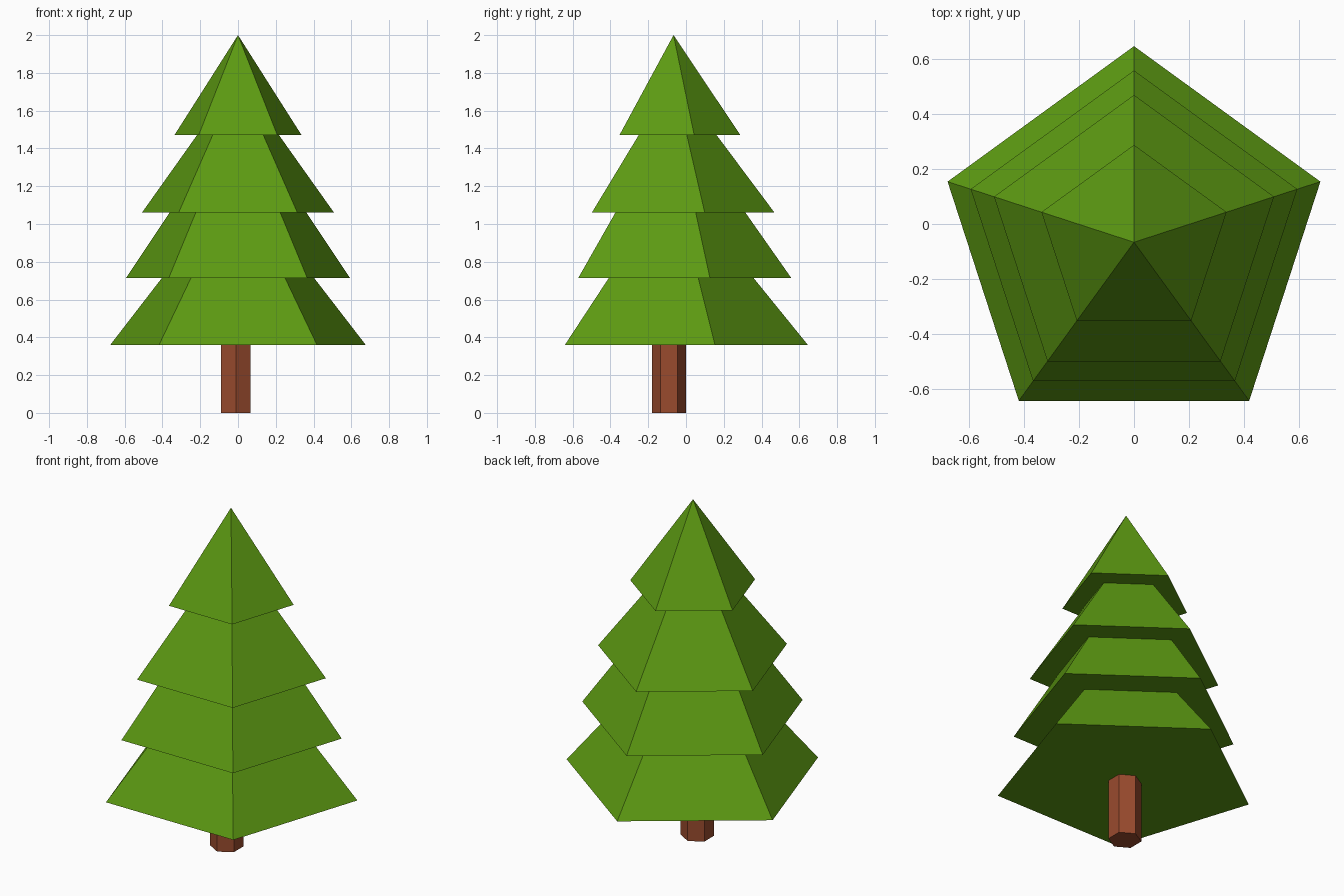
import bpy, bmesh, math

if "Cube" in bpy.data.objects:
    bpy.data.objects.remove(bpy.data.objects["Cube"])


def material(name, color):
    mat = bpy.data.materials.new(name)
    mat.diffuse_color = (*color, 1)
    mat.use_nodes = True
    mat.node_tree.nodes["Principled BSDF"].inputs["Base Color"].default_value = mat.diffuse_color
    return mat


def stack(name, profile, sides, centre, mat):
    """Flat-shaded solid from a (radius, z) profile; radius 0 is a point."""
    bm = bmesh.new()

    def ring(r, z):
        if r == 0:
            return [bm.verts.new((centre[0], centre[1], z))] * sides
        angles = [math.pi / 2 + math.tau * i / sides for i in range(sides)]
        return [bm.verts.new((centre[0] + r * math.cos(a),
                              centre[1] + r * math.sin(a), z)) for a in angles]

    rings = [ring(r, z) for r, z in profile]
    for low, high in zip(rings, rings[1:]):
        for i in range(sides):
            j = (i + 1) % sides
            bm.faces.new(dict.fromkeys((low[i], low[j], high[j], high[i])))
    for end in (rings[0], rings[-1]):
        if end[0] is not end[1]:
            bm.faces.new(end)
    bmesh.ops.recalc_face_normals(bm, faces=bm.faces)
    mesh = bpy.data.meshes.new(name)
    bm.to_mesh(mesh)
    bm.free()
    mesh.materials.append(mat)
    obj = bpy.data.objects.new(name, mesh)
    bpy.context.collection.objects.link(obj)
    return obj


green = material("leaf_green", (0.107, 0.32, 0.006))
brown = material("bark_brown", (0.32, 0.07, 0.027))

# Foliage: four five-sided tiers with flat overhanging undersides
foliage_profile = [(0.711, 0.36), (0.423, 0.715),
                   (0.623, 0.715), (0.38, 1.061),
                   (0.534, 1.061), (0.227, 1.472),
                   (0.353, 1.472), (0, 2.0)]
stack("foliage", foliage_profile, 5, (0, -0.066), green)

# Trunk: six-sided post, slightly off centre
stack("trunk", [(0.09, 0), (0.09, 0.36)], 6, (-0.011, -0.09), brown)
